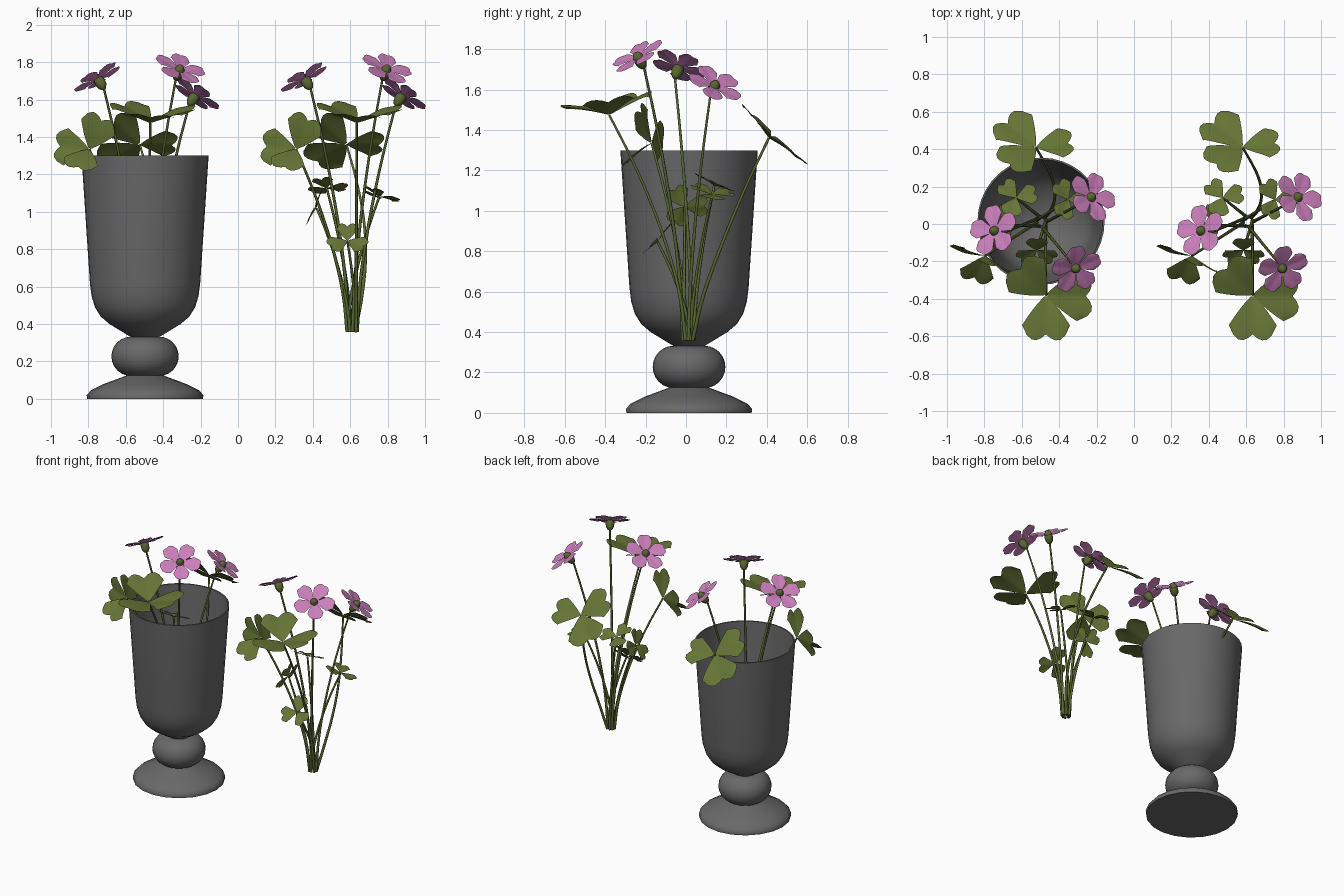
import bpy, bmesh, math
from mathutils import Vector as V

if "Cube" in bpy.data.objects:
    bpy.data.objects.remove(bpy.data.objects["Cube"])


def material(name, rgb):
    m = bpy.data.materials.new(name)
    m.diffuse_color = (*rgb, 1)
    m.use_nodes = True
    m.node_tree.nodes["Principled BSDF"].inputs["Base Color"].default_value = m.diffuse_color
    return m


GRAY = material("vase gray", (0.14, 0.14, 0.14))
LEAF = material("leaf green", (0.13, 0.175, 0.036))
STEM = material("stem green", (0.10, 0.135, 0.03))
PINK = material("petal pink", (0.60, 0.21, 0.50))
SHIFT = V((-1.105, 0, 0))          # loose bunch -> bunch in the vase
BASE = V((0.61, 0.012, 0.358))     # foot of the loose bunch


def add_object(name, data, loc=(0, 0, 0)):
    ob = bpy.data.objects.new(name, data)
    ob.location = loc
    bpy.context.collection.objects.link(ob)
    return ob


def finish(name, bm, mats):
    me = bpy.data.meshes.new(name)
    bm.to_mesh(me)
    bm.free()
    for m in mats:
        me.materials.append(m)
    for p in me.polygons:
        p.use_smooth = True
    return me


def place_twice(name, me):
    add_object(name + "_loose", me)
    add_object(name + "_in_vase", me, SHIFT)


def lathe(bm, profile, sides, origin=V((0, 0, 0)), axis=V((0, 0, 1)), mat=0):
    """Spin (radius, height) points round an axis."""
    q = axis.to_track_quat('Z', 'Y')
    rings = []
    for r, h in profile:
        angles = [2 * math.pi * i / sides for i in range(sides if r > 0 else 1)]
        rings.append([bm.verts.new(origin + q @ V((r * math.cos(a), r * math.sin(a), h))) for a in angles])
    for a, b in zip(rings, rings[1:]):
        for i in range(sides):
            j = (i + 1) % sides
            quad = [a[i % len(a)], a[j % len(a)], b[j % len(b)], b[i % len(b)]]
            bm.faces.new(list(dict.fromkeys(quad))).material_index = mat


def blade(bm, origin, along, normal, width, notch, fold):
    """Petal or leaflet: a round-ended sheet with a notch in the middle of its tip."""
    length = along.length
    d = along.normalized()
    n = (normal - d * normal.dot(d)).normalized()
    side = d.cross(n)
    rows = []
    for k in range(7):
        t = 0.03 + 0.97 * k / 6
        w = width * math.sin(t * math.pi / 2) ** 0.85
        row = []
        for i in range(-5, 6):
            s = i / 5
            rim = 1 - 0.36 * abs(s) ** 4 - notch * (1 - abs(s)) ** 3
            u = t * length * (1 + (rim - 1) * t * t)
            lift = fold * w * abs(s) - 0.08 * length * t * t
            row.append(bm.verts.new(origin + d * u + side * s * w + n * lift))
        rows.append(row)
    for a, b in zip(rows, rows[1:]):
        for i in range(10):
            bm.faces.new((a[i], a[i + 1], b[i + 1], b[i]))


def stem(name, turn, end, bow=V((0, 0, 0))):
    """Thin tapering stalk that rises steeply, then leans out to its end."""
    root = BASE + V((math.cos(turn * 2.4), math.sin(turn * 2.4), 0)) * 0.026
    cu = bpy.data.curves.new(name, 'CURVE')
    cu.dimensions = '3D'
    cu.bevel_depth = 0.009
    cu.bevel_resolution = 1
    cu.resolution_u = 5
    cu.use_fill_caps = True
    sp = cu.splines.new('BEZIER')
    sp.bezier_points.add(5)
    for i, bp in enumerate(sp.bezier_points):
        t = i / 5
        p = root.lerp(end, t ** 1.6)
        p.z = root.z + (end.z - root.z) * t
        bp.co = p + bow * math.sin(math.pi * t)
        bp.handle_left_type = bp.handle_right_type = 'AUTO'
        bp.radius = 1.1 - 0.4 * t
    tmp = add_object(name, cu)
    bpy.context.view_layer.update()
    me = bpy.data.meshes.new_from_object(tmp.evaluated_get(bpy.context.evaluated_depsgraph_get()))
    bpy.data.objects.remove(tmp)
    me.materials.clear()
    me.materials.append(STEM)
    for p in me.polygons:
        p.use_smooth = True
    place_twice(name, me)


# Vase: foot, knob and hollow bowl
foot = [(0, 0), (.31, 0), (.312, .02), (.29, .045), (.22, .08), (.085, .13)]
knob = [(.075 + .105 * math.cos(a), .2275 + .105 * math.sin(a))
        for a in (math.pi * (i / 12 - 0.5) for i in range(13))]
outer = [(.075, .33), (.19, .40), (.237, .44), (.268, .49), (.286, .55), (.295, .62), (.34, 1.3)]
inner = [(r - .01, z + (.02 if z < .6 else 0)) for r, z in reversed(outer)]
for name, sides, prof in (("vase_foot", 20, foot), ("vase_knob", 28, knob),
                          ("vase_bowl", 36, outer + inner + [(0, .35)])):
    bm = bmesh.new()
    lathe(bm, prof, sides)
    ob = add_object(name, finish(name, bm, [GRAY]), (-0.497, 0.015, 0))
    bpy.context.view_layer.objects.active = ob
    ob.select_set(True)
    bpy.ops.object.shade_smooth_by_angle(angle=math.radians(50))
    ob.select_set(False)


# Flowers: five petals round a green bud-shaped heart
def flower(name, turn, c, n):
    c, n = V(c), V(n).normalized()
    q = n.to_track_quat('Z', 'Y')
    bm = bmesh.new()
    for k in range(5):
        a = 2 * math.pi * k / 5 + 0.3 + turn
        out = q @ V((math.cos(a), math.sin(a), 0.2))
        blade(bm, c - n * 0.012, out * 0.14, n, 0.054, 0.03, 0.1)
    heart = [(.03 * math.sin(math.pi * i / 6), -.025 - .05 * math.cos(math.pi * i / 6)) for i in range(1, 6)]
    lathe(bm, [(0, -.075)] + heart + [(0, .025)], 10, c, n, 1)
    place_twice(name, finish(name, bm, [PINK, STEM]))
    stem(name + "_stem", turn, c - n * 0.07)


flower("flower_right", 0, (.88, .145, 1.625), (.52, .35, .77))
flower("flower_left", 1, (.355, -.035, 1.715), (-.48, .28, .83))
flower("flower_front", 2, (.795, -.24, 1.765), (.33, -.47, .82))


# Clover leaves: three heart-shaped leaflets on a stalk
def clover(name, turn, c, n, tips, bow=(0, 0, 0)):
    c, n = V(c), V(n).normalized()
    bm = bmesh.new()
    for v in map(V, tips):
        blade(bm, c, v, n, max(0.5 * v.length, 0.06), 0.18, 0.12)
    place_twice(name, finish(name, bm, [LEAF]))
    stem(name + "_stem", turn, c, V(bow))


def small_clover(name, turn, c, n, spin):
    n = V(n).normalized()
    e1 = (V((1, 0, 0)) - n * n.x).normalized()
    e2 = n.cross(e1)
    angles = [math.radians(spin + 120 * k) for k in range(3)]
    tips = [(e1 * math.cos(a) + e2 * math.sin(a) + n * 0.2) * 0.115 for a in angles]
    clover(name, turn, c, n, tips)


clover("leaf_back", 3, (.58, .41, 1.36), (0, .65, .75),
       [(-.18, .17, -.09), (.205, .04, .01), (-.165, -.09, .15)], (.07, .03, 0))
clover("leaf_left", 4, (.31, -.17, 1.335), (-.25, -.9, .1),
       [(-.195, .05, .02), (.07, -.08, .18), (-.07, -.15, -.10)])
clover("leaf_front", 5, (.635, -.38, 1.475), (.05, -.15, 1),
       [(0, -.25, .06), (-.16, .16, .13), (.25, -.01, .10)])
small_clover("small_leaf_back", 6, (.475, .14, 1.125), (0, .4, .9), 12)
small_clover("small_leaf_left", 7, (.42, -.005, 1.02), (-.9, 0, .4), 90)
small_clover("small_leaf_front", 8, (.585, -.14, .845), (0, -.65, .6), 90)
small_clover("small_leaf_right", 9, (.755, .13, 1.08), (.3, .2, .9), 5)
